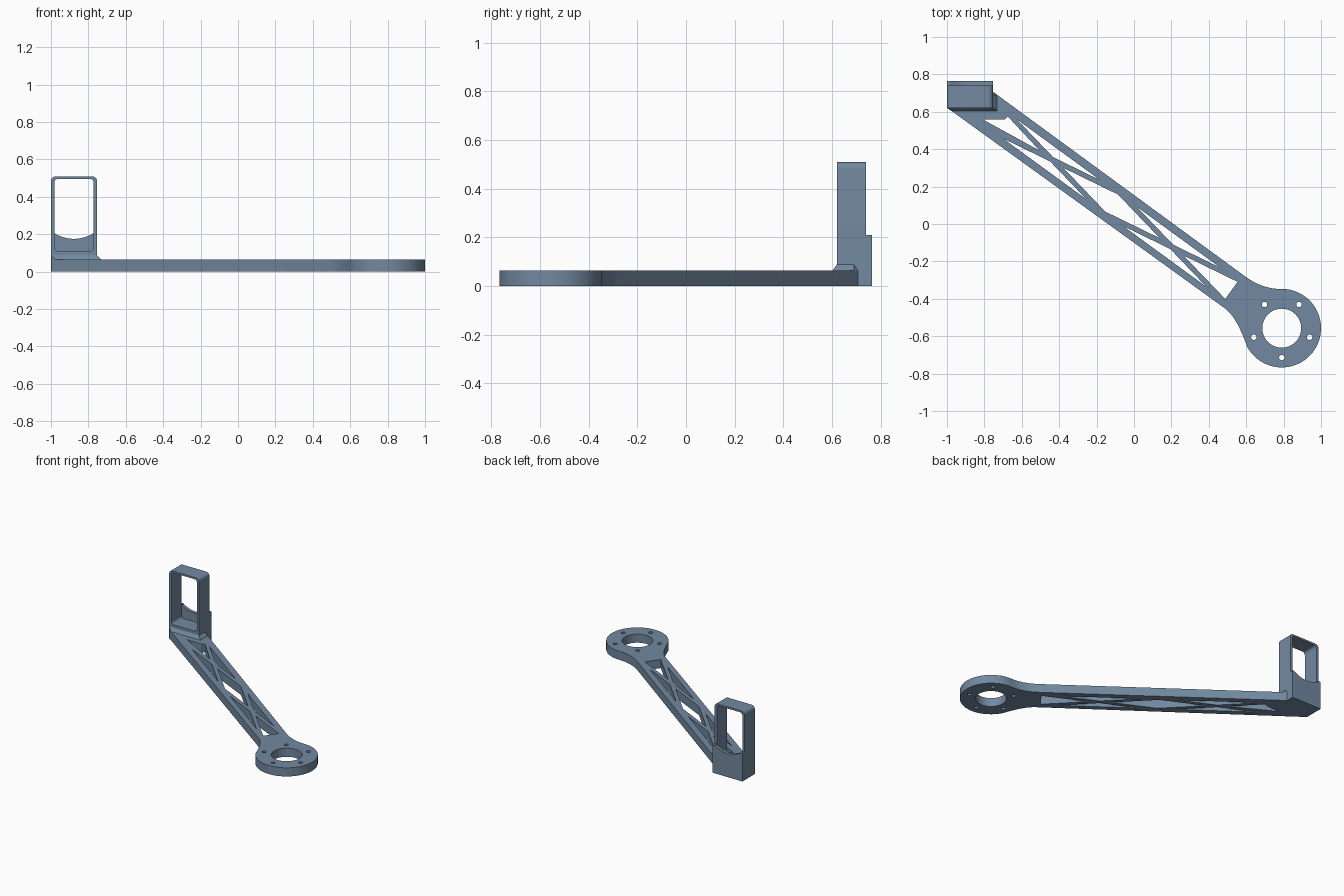
import bpy, bmesh, math
from mathutils import Vector

if "Cube" in bpy.data.objects:
    bpy.data.objects.remove(bpy.data.objects["Cube"])

H = 0.064                                   # thickness of the flat arm
D = Vector((0.808, -0.589))                 # direction along the arm
N = Vector((0.589, 0.808))                  # direction across the arm
MID = 0.020                                 # offset of the arm's middle line

paint = bpy.data.materials.new("slate blue")
paint.diffuse_color = (0.17, 0.25, 0.35, 1)
paint.use_nodes = True
paint.node_tree.nodes["Principled BSDF"].inputs["Base Color"].default_value = paint.diffuse_color


def finish(obj):
    """Weld, paint and shade a finished mesh."""
    bm = bmesh.new()
    bm.from_mesh(obj.data)
    bmesh.ops.remove_doubles(bm, verts=bm.verts, dist=1e-5)
    bmesh.ops.recalc_face_normals(bm, faces=bm.faces)
    bm.to_mesh(obj.data)
    bm.free()
    obj.data.materials.clear()
    obj.data.materials.append(paint)
    bpy.ops.object.select_all(action='DESELECT')
    obj.select_set(True)
    bpy.context.view_layer.objects.active = obj
    bpy.ops.object.shade_smooth_by_angle(angle=math.radians(30))


def plate(name, loops, thickness, location, upright=False):
    """Solid plate from an outline followed by its holes."""
    cu = bpy.data.curves.new(name, 'CURVE')
    cu.dimensions = '2D'
    cu.fill_mode = 'BOTH'
    cu.extrude = thickness / 2
    for loop in loops:
        sp = cu.splines.new('POLY')
        sp.points.add(len(loop) - 1)
        for p, co in zip(sp.points, loop):
            p.co = (co[0], co[1], 0, 1)
        sp.use_cyclic_u = True
    obj = bpy.data.objects.new(name, cu)
    bpy.context.collection.objects.link(obj)
    obj.location = location
    if upright:
        obj.rotation_euler.x = math.pi / 2
    bpy.ops.object.select_all(action='DESELECT')
    obj.select_set(True)
    bpy.context.view_layer.objects.active = obj
    bpy.ops.object.convert(target='MESH')
    finish(bpy.context.object)


def arc(cx, cy, r, a0, a1, n):
    return [(cx + r * math.cos(math.radians(a0 + (a1 - a0) * i / n)),
             cy + r * math.sin(math.radians(a0 + (a1 - a0) * i / n))) for i in range(n + 1)]


def bend(a, c, b, n=12):
    """Quadratic curve from a to b, pulled towards c."""
    a, b, c = Vector(a), Vector(b), Vector(c)
    return [tuple(a * (1 - t) ** 2 + c * 2 * t * (1 - t) + b * t * t)
            for t in (i / n for i in range(n + 1))]


def rounded(x0, x1, y0, y1, r, r_low):
    """Rectangle with separate radii for upper and lower corners."""
    pts = arc(x1 - r, y1 - r, r, 0, 90, 6) + arc(x0 + r, y1 - r, r, 90, 180, 6)
    if r_low:
        return (pts + arc(x0 + r_low, y0 + r_low, r_low, 180, 270, 6)
                + arc(x1 - r_low, y0 + r_low, r_low, 270, 360, 6))
    return pts + [(x0, y0), (x1, y0)]


def uv(u, v):
    p = D * u + N * (v + MID)
    return (p.x, p.y)


# Arm outline: straight rails, flared neck and round mounting ring
CX, CY, R = 0.79, -0.557, 0.21
neck_up = bend((0.594, -0.28), (0.69, -0.35), (CX, CY + R))
neck_low = bend((0.601, -0.646), (0.548, -0.497), (0.487, -0.452))
ring = arc(CX, CY, R, 90, -155, 60)
outline = ([(-1, 0.622), (-1, 0.764), (-0.754, 0.764), (-0.754, 0.707)]
           + neck_up + ring[1:-1] + neck_low)

# Truss openings: two crossed bays with a shared diamond in the middle
K, W, RAIL = 0.178, 0.014, 0.063            # brace slope, half width, rail edge
C1, C2, END = -0.56, 0.235, 0.395
holes = []
for c in (C1, C2):
    half = (RAIL - W) / K
    for s in (1, -1):
        holes.append([uv(c - half, s * RAIL), uv(c, s * W), uv(c + half, s * RAIL)])
tip = W / K
mid = (C1 + C2) / 2
dv = K * (mid - C1) - W
holes.append([uv(C1 + tip, 0), uv(mid, dv), uv(C2 - tip, 0), uv(mid, -dv)])
ev = K * END - W
holes.append([uv(C2 + tip, 0), uv(C2 + END, ev), uv(C2 + END, -ev)])
holes.append([uv(C1 - tip, 0), (-0.675, 0.575), (-0.69, 0.56), (-0.81, 0.56)])

# Ring bore and five bolt holes
holes.append(arc(CX, CY, 0.104, 0, 360, 48)[:-1])
for i in range(5):
    a = math.radians(-90 + 72 * i)
    holes.append(arc(CX + 0.157 * math.cos(a), CY + 0.157 * math.sin(a), 0.0145, 0, 360, 16)[:-1])
plate("truss_arm", [outline] + holes, H, (0, 0, H / 2))

# Upright frame with a rounded window
X0, X1 = -1.0, -0.754
plate("upright_frame",
      [rounded(X0, X1, 0, 0.509, 0.025, 0),
       rounded(X0 + 0.018, X1 - 0.018, 0.11, 0.496, 0.02, 0.02)],
      0.121, (0, 0.6805, 0), upright=True)

# Back panel with a scooped top edge
scoop = bend((X1 - 0.018, 0.205), ((X0 + X1) / 2, 0.145), (X0 + 0.018, 0.205))
plate("back_panel",
      [[(X0, 0), (X1, 0), (X1, 0.21), (X1 - 0.018, 0.21)] + scoop
       + [(X0 + 0.018, 0.21), (X0, 0.21)]],
      0.024, (0, 0.753, 0), upright=True)

# Sloped skirt joining the frame to the arm
low = [(-0.972, 0.602), (-0.73, 0.602), (-0.73, 0.69), (-0.754, 0.707), (-1, 0.707), (-1, 0.622)]
top = [(-1, 0.62), (X1, 0.62), (X1, 0.69), (-1, 0.69)]
bm = bmesh.new()
for pts, z in ((low, H - 0.002), (top, 0.088)):
    for x, y in pts:
        bm.verts.new((x, y, z))
bmesh.ops.convex_hull(bm, input=bm.verts)
me = bpy.data.meshes.new("base_skirt")
bm.to_mesh(me)
bm.free()
skirt = bpy.data.objects.new("base_skirt", me)
bpy.context.collection.objects.link(skirt)
finish(skirt)
